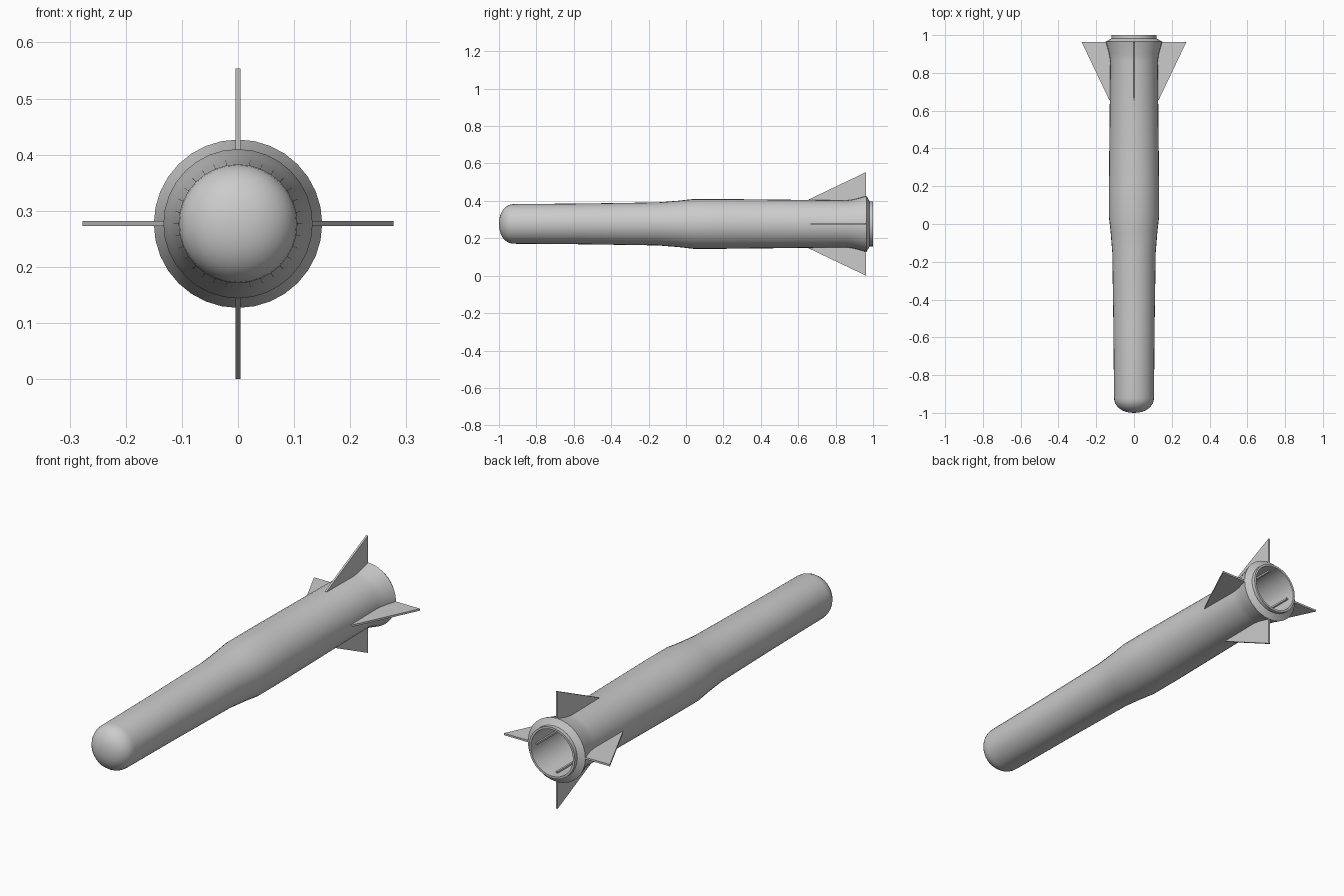
import bpy, bmesh, math
from mathutils import Matrix

if "Cube" in bpy.data.objects:
    bpy.data.objects.remove(bpy.data.objects["Cube"])

AXIS_Z = 0.277
SEGMENTS = 32


def finish(name, bm, angle):
    bmesh.ops.recalc_face_normals(bm, faces=bm.faces)
    mesh = bpy.data.meshes.new(name)
    bm.to_mesh(mesh)
    bm.free()
    obj = bpy.data.objects.new(name, mesh)
    bpy.context.collection.objects.link(obj)
    obj.location.z = AXIS_Z
    bpy.ops.object.select_all(action='DESELECT')
    obj.select_set(True)
    bpy.context.view_layer.objects.active = obj
    bpy.ops.object.shade_smooth_by_angle(angle=math.radians(angle))
    return obj


def lathe(name, profile):
    """Spin (y, radius) points around the y axis."""
    bm = bmesh.new()
    verts = [bm.verts.new((r, y, 0)) for y, r in profile]
    edges = [bm.edges.new(pair) for pair in zip(verts, verts[1:])]
    bmesh.ops.spin(bm, geom=verts + edges, cent=(0, 0, 0), axis=(0, 1, 0),
                   angle=math.tau, steps=SEGMENTS)
    bmesh.ops.remove_doubles(bm, verts=bm.verts, dist=1e-5)
    return finish(name, bm, 35)


# Body: rounded nose, slim front tube, wider rear tube, flared tail, open nozzle
nose = [(-0.92 - 0.08 * math.cos(t), 0.106 * math.sin(t) ** 0.9)
        for t in (i * math.pi / 16 for i in range(9))]
body = [(-0.55, 0.109), (-0.15, 0.115), (-0.04, 0.124), (0.04, 0.133),
        (0.2, 0.133), (0.86, 0.126), (0.90, 0.132), (0.965, 0.150),
        (0.982, 0.120), (1.0, 0.120)]
bore = [(1.0, 0.110), (0.6, 0.110), (0.6, 0.0)]
lathe("rocket_body", nose + body + bore)

# Four thin triangular tail fins, roots set through the wall
for i, side in enumerate(("right", "top", "left", "bottom")):
    bm = bmesh.new()
    outline = [(0.102, 0.655), (0.130, 0.655), (0.277, 0.963), (0.102, 0.963)]
    face = bm.faces.new([bm.verts.new((x, y, -0.0045)) for x, y in outline])
    geom = bmesh.ops.extrude_face_region(bm, geom=[face])["geom"]
    top = [v for v in geom if isinstance(v, bmesh.types.BMVert)]
    bmesh.ops.translate(bm, verts=top, vec=(0, 0, 0.009))
    bmesh.ops.rotate(bm, verts=bm.verts, cent=(0, 0, 0),
                     matrix=Matrix.Rotation(-i * math.pi / 2, 3, 'Y'))
    finish("fin_" + side, bm, 30)
